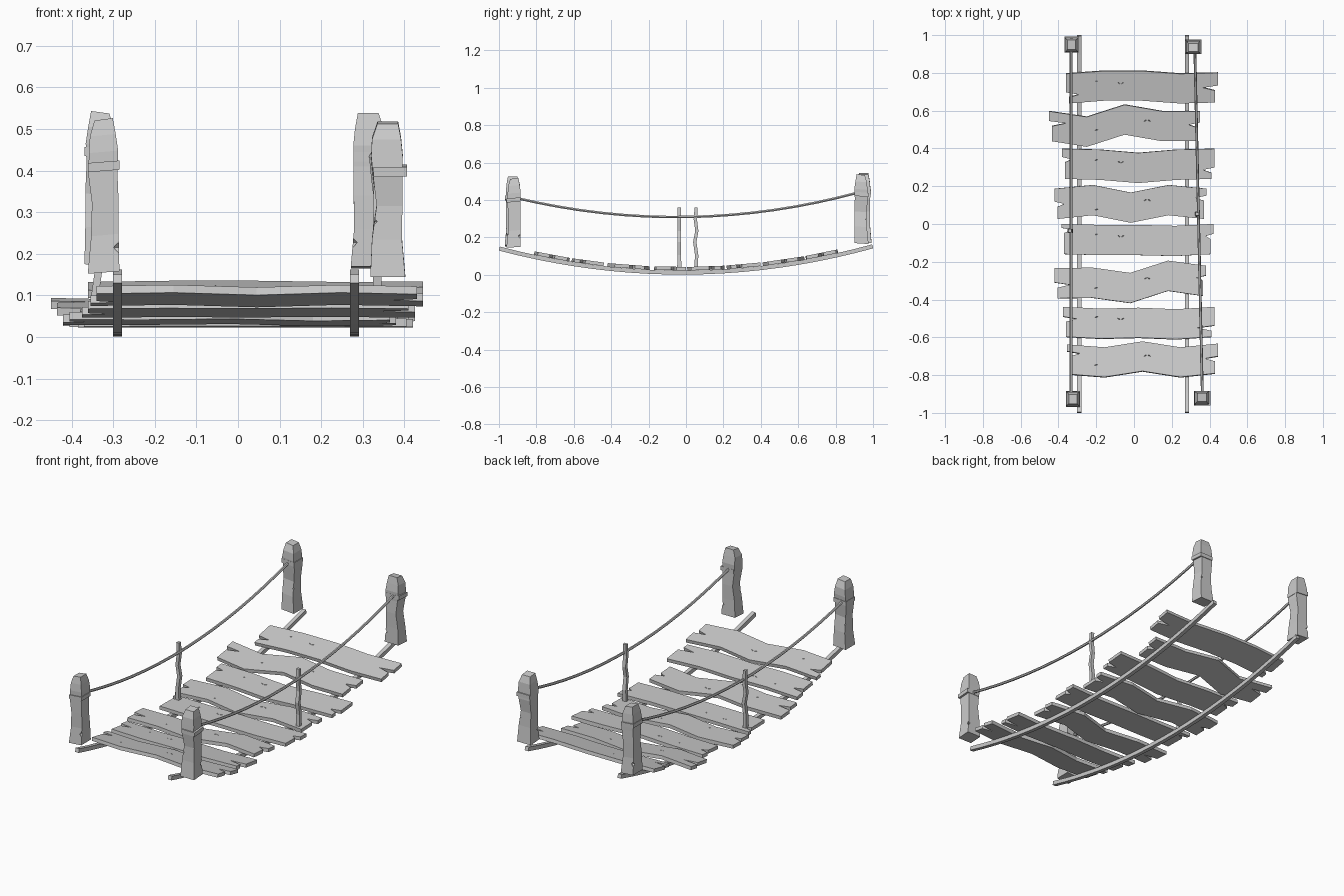
import bpy, bmesh, math
from mathutils import Matrix, Vector

if "Cube" in bpy.data.objects:
    bpy.data.objects.remove(bpy.data.objects["Cube"], do_unlink=True)


def to_object(name, bm):
    bmesh.ops.recalc_face_normals(bm, faces=bm.faces[:])
    mesh = bpy.data.meshes.new(name)
    bm.to_mesh(mesh)
    bm.free()
    ob = bpy.data.objects.new(name, mesh)
    bpy.context.collection.objects.link(ob)
    return ob


def loft(name, rings):
    """Skin a list of equal-length point rings and cap both ends."""
    bm = bmesh.new()
    rows = [[bm.verts.new(p) for p in ring] for ring in rings]
    n = len(rows[0])
    for a, b in zip(rows, rows[1:]):
        for i in range(n):
            j = (i + 1) % n
            bm.faces.new((a[i], a[j], b[j], b[i]))
    bm.faces.new(rows[0])
    bm.faces.new(rows[-1])
    return to_object(name, bm)


def square(cx, cy, z, wx, wy, tilt=0):
    return [Vector((cx + sx * wx / 2, cy + sy * wy / 2, z + tilt * sx))
            for sx, sy in ((-1, -1), (1, -1), (1, 1), (-1, 1))]


def carve(ob, matrices):
    """Cut pointed gouges out of an object."""
    bm = bmesh.new()
    for m in matrices:
        bmesh.ops.create_cone(bm, cap_ends=True, segments=4, radius1=1,
                              radius2=0, depth=2, matrix=m)
    cutter = to_object("gouge_cutter", bm)
    cutter.hide_render = True
    mod = ob.modifiers.new("gouges", "BOOLEAN")
    mod.operation, mod.object, mod.solver = "DIFFERENCE", cutter, "EXACT"
    bpy.context.view_layer.objects.active = ob
    bpy.ops.object.modifier_apply(modifier=mod.name)
    bpy.data.objects.remove(cutter, do_unlink=True)


def sag(y):
    return 0.012 + 0.134 * y * y + 0.006 * y


def tube(name, points, radius, sides, turn=0.0):
    """Sweep a polygon along a path that runs mostly in y."""
    rings = []
    for i, p in enumerate(points):
        t = (points[min(i + 1, len(points) - 1)] - points[max(i - 1, 0)]).normalized()
        side = t.cross(Vector((0, 0, 1))).normalized()
        up = side.cross(t)
        angles = [turn + math.tau * k / sides for k in range(sides)]
        rings.append([p + radius * (math.cos(a) * side + math.sin(a) * up) for a in angles])
    return loft(name, rings)


# Sagging support beams
SPAN = [i / 10 - 1 for i in range(21)]
for name, x in (("left_beam", 0.28), ("right_beam", -0.29)):
    tube(name, [Vector((x, y * 0.998, sag(y))) for y in SPAN], 0.0155, 4, math.pi / 4)

# Weathered planks: centre y, end x pair, edge wave,
# then (position across, depth) of the split in each end
WIDTH, THICK = 0.16, 0.019
PLANKS = [
    (0.73, (-0.36, 0.445), (-.01, .005, .005, -.01, -.005), (.3, .07), (.5, .08)),
    (0.53, (-0.45, 0.35), (-.01, -.04, .025, -.01, -.01), (.6, .09), (.55, .06)),
    (0.31, (-0.38, 0.425), (.01, .005, -.012, .005, .01), (.65, .05), (.3, .06)),
    (0.107, (-0.42, 0.385), (0, .02, -.02, .02, 0), (.5, .05), (.7, .06)),
    (-0.085, (-0.385, 0.42), (.005, 0, 0, -.005, .005), (.8, .05), (.6, .04)),
    (-0.31, (-0.42, 0.38), (-.005, -.002, -.03, .035, .008), (.45, .08), (.6, .05)),
    (-0.525, (-0.375, 0.425), (.005, -.005, 0, -.008, .005), (.6, .07), (.3, .09)),
    (-0.72, (-0.355, 0.445), (0, -.015, .017, -.015, .005), (.7, .07), (.5, .07)),
]


def end_split(x, wave, inward, split):
    """Points across one plank end, front to back, with a V split and a step."""
    v, depth = split
    mid = wave + (v - 0.5) * WIDTH
    short = x + inward * 0.015
    return [(short, wave - WIDTH / 2), (short, mid - 0.016),
            (x + inward * depth, mid), (x, mid + 0.012), (x, wave + WIDTH / 2)]


for i, (y, (x0, x1), wave, left_cut, right_cut) in enumerate(PLANKS):
    xs = [x0 + (x1 - x0) * k / 4 for k in range(5)]
    inner = list(zip(xs, wave))[1:-1]
    outline = [(x, w - WIDTH / 2) for x, w in inner]
    outline += end_split(x1, wave[-1], -1, right_cut)
    outline += [(x, w + WIDTH / 2) for x, w in reversed(inner)]
    outline += reversed(end_split(x0, wave[0], 1, left_cut))
    bm = bmesh.new()
    face = bm.faces.new([bm.verts.new((px, py, 0)) for px, py in outline])
    top = bmesh.ops.extrude_face_region(bm, geom=[face])["geom"]
    bmesh.ops.translate(bm, vec=(0, 0, THICK),
                        verts=[g for g in top if isinstance(g, bmesh.types.BMVert)])
    plank = to_object(f"plank_{i + 1}", bm)
    # Shallow chevron nicks in the top
    flip = 1 if i % 2 else -1
    spots = [(0.06 * flip, 0.02, 0.5), (0.08 * flip, 0.02, -0.5), (-0.2, -0.03 * flip, 0.2)]
    carve(plank, [Matrix.Translation((sx, sy, THICK)) @ Matrix.Rotation(turn, 4, "Z")
                  @ Matrix.Diagonal((0.018, 0.005, -0.008, 1)) for sx, sy, turn in spots])
    plank.location = (0, y, sag(y) + 0.012)
    plank.rotation_euler.x = math.atan(0.268 * y + 0.006)

# Crooked corner posts: height, offset x, offset y, width x, width y
POST = [(0, 0, 0, .076, .084), (.09, .003, .002, .066, .072), (.17, .004, -.004, .064, .062),
        (.24, -.002, 0, .07, .07), (.29, 0, .002, .07, .076), (.33, -.002, .003, .062, .07),
        (.368, 0, 0, .044, .05)]
CORNERS = [  # name, x, y, base height, quarter turns, band height, lean
    ("front_right_post", -0.323, -0.927, 0.155, 0, 0.41, 0.000),
    ("front_left_post", 0.360, -0.922, 0.147, 1, 0.40, 0.006),
    ("back_left_post", 0.313, 0.938, 0.167, 3, 0.43, 0.005),
    ("back_right_post", -0.331, 0.950, 0.172, 2, 0.443, 0.000),
]
for name, x, y, z, turns, band_z, lean in CORNERS:
    rings = [square(ox, oy, h, wx, wy, 0.003) for h, ox, oy, wx, wy in POST]
    post = loft(name, rings)
    # Chips taken out of two edges
    chips = []
    for sx, sy, h, size in ((1, -1, .06, .026), (-1, 1, .13, .022)):
        aim = Vector((-sx, -sy, 0)).to_track_quat("Z", "Y").to_matrix().to_4x4()
        chips.append(Matrix.Translation((sx * .036, sy * .038, h)) @ aim
                     @ Matrix.Diagonal((size, size, .022, 1)))
    carve(post, chips)
    post.location = (x, y, z)
    post.rotation_euler = (0, lean * 2, turns * math.pi / 2)
    # Rope band lashed round the post
    band = loft(name.replace("post", "band"),
                [square(0, 0, h, .076, .08, 0.003) for h in (-.011, .011)])
    band.location = (x + lean, y, band_z)
    band.rotation_euler.z = turns * math.pi / 2

# Hand ropes drooping between the posts
for name, xa, xb in (("left_hand_rope", 0.362, 0.322), ("right_hand_rope", -0.333, -0.333)):
    path = []
    for k in range(17):
        t = k / 16
        y = -0.91 + 1.84 * t
        path.append(Vector((xa + (xb - xa) * t, y, 0.309 + 0.139 * y * y + 0.014 * y)))
    tube(name, path, 0.0075, 6)

# Crooked mid-span stakes: height, sideways drift, width
STAKE = [(0, 0, .019), (.07, .003, .018), (.14, -.007, .018), (.2, .004, .017),
         (.26, -.004, .018), (.325, 0, .016)]
for name, x, y, turn in (("left_stake", 0.335, 0.054, 0), ("right_stake", -0.34, -0.036, 1)):
    stake = loft(name, [square(0, d, h, w * 1.15, w) for h, d, w in STAKE])
    stake.location = (x, y, 0.035)
    stake.rotation_euler.z = turn * math.pi / 2
